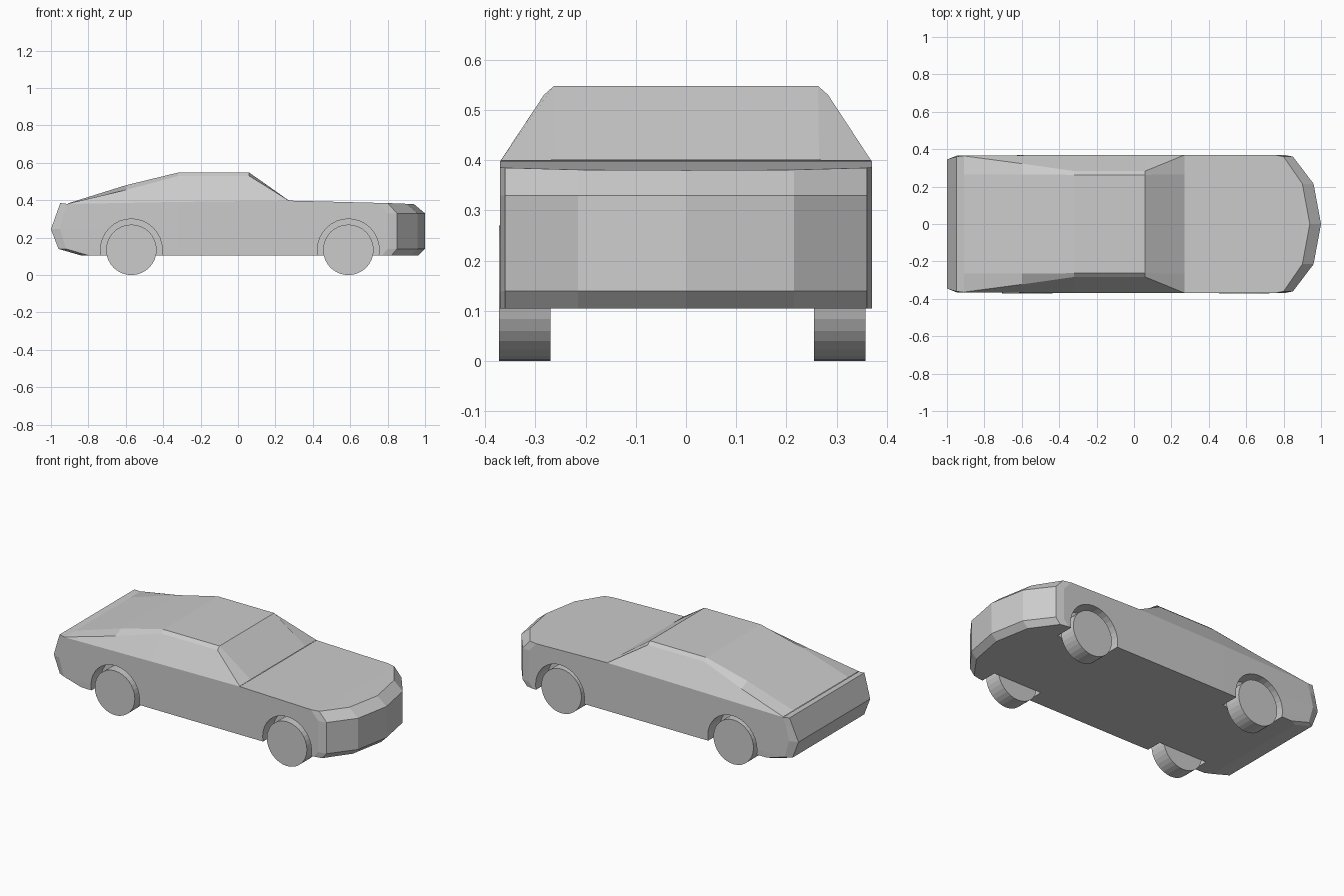
import bpy, bmesh, math

if "Cube" in bpy.data.objects:
    bpy.data.objects.remove(bpy.data.objects["Cube"])


def make_object(name, bm):
    bmesh.ops.recalc_face_normals(bm, faces=bm.faces)
    mesh = bpy.data.meshes.new(name)
    bm.to_mesh(mesh)
    bm.free()
    obj = bpy.data.objects.new(name, mesh)
    bpy.context.collection.objects.link(obj)
    return obj


def cylinder(name, x, y0, y1, z, radius, sides=32):
    bpy.ops.mesh.primitive_cylinder_add(
        vertices=sides, radius=radius, depth=abs(y1 - y0),
        location=(x, (y0 + y1) / 2, z), rotation=(math.pi / 2, 0, 0))
    obj = bpy.context.object
    obj.name = name
    return obj


def body_level(zs, rear, rear_y, rear_side, corner, nose, tip):
    """Half outline of the body at one height, from tail centre to nose centre."""
    plan = [(rear, 0), (rear, rear_y), (rear_side, .365), (-.32, .37), (.27, .37),
            (corner - .05, .37), (corner, .36), (nose, .215), (tip, 0)]
    if not isinstance(zs, list):
        zs = [zs] * len(plan)
    return [(x, y, z) for (x, y), z in zip(plan, zs)]


# Body: stacked outlines from the floor to the beltline
levels = [
    body_level(.105, -.84, .345, -.80, .82, .925, .965),
    body_level(.14, -.96, .345, -.92, .85, .96, 1.0),
    body_level(.245, -1.0, .345, -.95, .85, .96, 1.0),
    body_level(.33, -.97, .355, -.93, .85, .96, 1.0),
    body_level([.385, .385, .38, .391, .398, .386, .385, .381, .38],
               -.95, .36, -.91, .80, .90, .94),
]
bm = bmesh.new()
rings = []
for half in levels:
    left = [(x, -y, z) for x, y, z in half[-2:0:-1]]
    rings.append([bm.verts.new(p) for p in half + left])
n = len(rings[0])
for a, b in zip(rings, rings[1:]):
    for i in range(n):
        j = (i + 1) % n
        bm.faces.new((a[i], a[j], b[j], b[i]))
for ring in (rings[0], rings[-1]):
    for i in range(len(levels[0]) - 1):
        quad = [ring[i], ring[i + 1], ring[-i - 1], ring[-i]]
        bm.faces.new(list(dict.fromkeys(quad)))
body = make_object("body", bm)

# Wheels and wheel arches
for end, x in (("rear", -.57), ("front", .59)):
    for side, inner, outer, open_y in (("left", .255, .357, .5), ("right", -.27, -.372, -.5)):
        cylinder(f"{end}_{side}_wheel", x, inner, outer, .135, .135)
        cutter = cylinder("arch_cutter", x, inner, open_y, .135, .165)
        cutter.hide_render = True
        mod = body.modifiers.new("arch", 'BOOLEAN')
        mod.operation, mod.solver, mod.object = 'DIFFERENCE', 'EXACT', cutter
        bpy.context.view_layer.objects.active = body
        bpy.ops.object.modifier_apply(modifier=mod.name)
        bpy.data.objects.remove(cutter)

# Open the deck under the cabin
bm = bmesh.new()
bm.from_mesh(body.data)
hidden = [f for f in bm.faces if f.normal.z > .9 and f.calc_center_median().z > .37
          and -.9 < f.calc_center_median().x < .25]
bmesh.ops.delete(bm, geom=hidden, context='FACES')
bm.to_mesh(body.data)
bm.free()

# Cabin: stations of (x, belt y, belt z, shoulder y, shoulder z, roof y, roof z)
stations = [
    (-.91, .365, .38, .364, .382, .265, .383),
    (-.60, .3675, .3855, .323, .455, .265, .48),
    (-.32, .37, .391, .283, .53, .263, .548),
    (.06, .37, .3955, .283, .53, .263, .548),
    (.27, .37, .398, .369, .399, .265, .40),
]
bm = bmesh.new()
rows = []
for x, by, bz, sy, sz, ry, rz in stations:
    half = [(x, by, bz), (x, sy, sz), (x, ry, rz)]
    rows.append([bm.verts.new(p) for p in half + [(x, -y, z) for x, y, z in half[::-1]]])
for a, b in zip(rows, rows[1:]):
    for i in range(5):
        bm.faces.new((a[i], a[i + 1], b[i + 1], b[i]))
cabin = make_object("cabin", bm)
if sum(p.normal.z for p in cabin.data.polygons) < 0:
    cabin.data.flip_normals()
